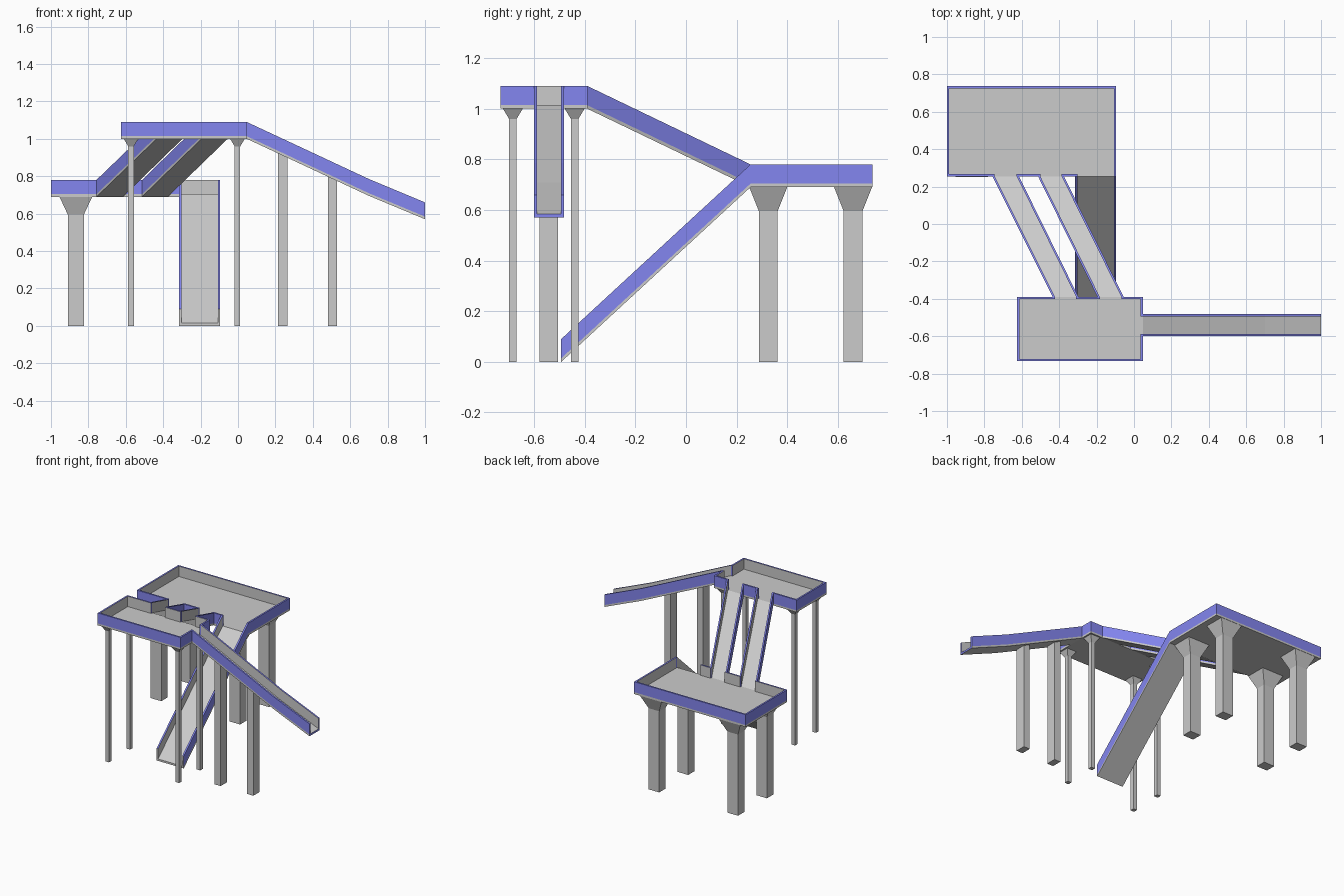
import bpy, bmesh

if "Cube" in bpy.data.objects:
    bpy.data.objects.remove(bpy.data.objects["Cube"])

T, SLAB, H = 0.012, 0.014, 0.09      # wall thickness, floor thickness, total height
grey = bpy.data.materials.new("concrete_grey")
grey.diffuse_color = (0.8, 0.8, 0.8, 1)
grey.use_nodes = True
grey.node_tree.nodes["Principled BSDF"].inputs["Base Color"].default_value = grey.diffuse_color
blue = bpy.data.materials.new("wall_blue")
blue.diffuse_color = (0.23, 0.24, 0.87, 1)
blue.use_nodes = True
blue.node_tree.nodes["Principled BSDF"].inputs["Base Color"].default_value = blue.diffuse_color


def finish(name, bm, coloured=True):
    bmesh.ops.recalc_face_normals(bm, faces=bm.faces)
    me = bpy.data.meshes.new(name)
    if coloured:
        me.materials.append(grey)
        me.materials.append(blue)
    bm.to_mesh(me)
    bm.free()
    ob = bpy.data.objects.new(name, me)
    bpy.context.collection.objects.link(ob)
    return ob


def loft(bm, rings, cap_start=True, cap_end=True):
    """Skin closed rings of points; returns side faces per ring gap and caps."""
    vs = [[bm.verts.new(p) for p in r] for r in rings]
    n = len(rings[0])
    sides = [[bm.faces.new((a[i], a[(i + 1) % n], b[(i + 1) % n], b[i]))
              for i in range(n)] for a, b in zip(vs, vs[1:])]
    caps = []
    if cap_start:
        caps.append(bm.faces.new(vs[0][::-1]))
    if cap_end:
        caps.append(bm.faces.new(vs[-1]))
    return sides, caps


def rect(x0, x1, y0, y1, z):
    return [(x0, y0, z), (x1, y0, z), (x1, y1, z), (x0, y1, z)]


def platform(name, x0, x1, y0, y1, z, gaps):
    """Tray: floor slab plus walls, blue outside, grey inside, gaps for ramps."""
    bm = bmesh.new()
    loft(bm, [rect(x0, x1, y0, y1, z), rect(x0, x1, y0, y1, z + SLAB)])
    finish(name + "_floor", bm, False)
    bm = bmesh.new()
    # side: (runs along x?, low, high, fixed start, index of inner face)
    sides = {"front": (True, x0, x1, y0, 2), "back": (True, x0, x1, y1 - T, 0),
             "left": (False, y0 + T, y1 - T, x0, 1),
             "right": (False, y0 + T, y1 - T, x1 - T, 3)}
    for side, (along_x, lo, hi, c, inner) in sides.items():
        cuts = [lo] + [v for g in gaps.get(side, []) for v in g] + [hi]
        for a, b in zip(cuts[::2], cuts[1::2]):
            if b - a < 0.001:
                continue
            r = (a, b, c, c + T) if along_x else (c, c + T, a, b)
            s, caps = loft(bm, [rect(*r, z + SLAB), rect(*r, z + H)])
            for f in s[0] + caps:
                f.material_index = 1
            s[0][inner].material_index = 0
    finish(name + "_walls", bm)


def ramp(name, stations, axis, blue_end=False):
    """U-channel swept through (low edge, high edge, position, bottom z)."""
    bm = bmesh.new()
    rings = []
    for a, b, pos, z in stations:
        prof = [(a, 0), (a, SLAB), (a, H), (a + T, H), (a + T, SLAB),
                (b - T, SLAB), (b - T, H), (b, H), (b, SLAB), (b, 0)]
        rings.append([(u, pos, z + h) if axis == "y" else (pos, u, z + h)
                      for u, h in prof])
    sides, caps = loft(bm, rings, False, stations[-1][3] != UP
                       and stations[-1][3] != LOW)
    for s in sides:
        for i in (1, 2, 6, 7):
            s[i].material_index = 1
    for c in caps:
        c.material_index = int(blue_end)
    finish(name, bm)


def column(name, x, y, w, d, top, cap=None):
    """Square post, flaring to a wider head when cap = (width, depth, height)."""
    bm = bmesh.new()

    def ring(w, d, z):
        return rect(x - w / 2, x + w / 2, y - d / 2, y + d / 2, z)
    rings = [ring(w, d, 0), ring(w, d, top - cap[2]), ring(cap[0], cap[1], top)]
    loft(bm, rings)
    finish(name, bm, False)


UP, LOW = 1.0, 0.69
YA, YB = -0.39, 0.255

# Trays, with openings at the ramp mouths
twin = [(-0.435, -0.297, -0.757, -0.615), (-0.195, -0.055, -0.513, -0.375)]
platform("upper_platform", -0.625, 0.047, -0.733, YA, UP,
         {"back": [(a + T, b - T) for a, b, _, _ in twin],
          "right": [(-0.6 + T, -0.482 - T)]})
platform("lower_platform", -1.0, -0.095, YB, 0.737, LOW,
         {"front": [(c + T, d - T) for _, _, c, d in twin]
          + [(-0.315 + T, -0.095 - T)]})

# Twin slanting ramps joining the two platforms
for i, (a, b, c, d) in enumerate(twin):
    ramp(f"connecting_ramp_{i + 1}", [(a, b, YA, UP), (c, d, YB, LOW)], "y")

# Steep ramp to the ground, and long kinked side ramp
ramp("ground_ramp", [(-0.315, -0.095, YB, LOW), (-0.315, -0.095, -0.493, 0)], "y")
ramp("side_ramp", [(-0.6, -0.482, 0.047, UP), (-0.6, -0.482, 0.70, 0.695),
                   (-0.6, -0.482, 1.0, 0.57)], "x", True)

# Platform columns
for i, x in enumerate((-0.572, -0.003)):
    for j, y in enumerate((-0.684, -0.44)):
        column(f"upper_column_{i}{j}", x, y, 0.03, 0.03, UP, (0.078, 0.078, 0.04))
for i, x in enumerate((-0.867, -0.228)):
    for j, y in enumerate((0.325, 0.66)):
        column(f"lower_column_{i}{j}", x, y, 0.086, 0.074, LOW, (0.175, 0.15, 0.095))

# Side ramp columns with tops cut to the slope
for i, x in enumerate((0.24, 0.505)):
    bm = bmesh.new()
    base = rect(x - 0.025, x + 0.025, -0.579, -0.505, 0)
    slope = (UP - 0.695) / (0.70 - 0.047)
    loft(bm, [base, [(px, py, UP - slope * (px - 0.047)) for px, py, _ in base]])
    finish(f"side_ramp_column_{i}", bm, False)
